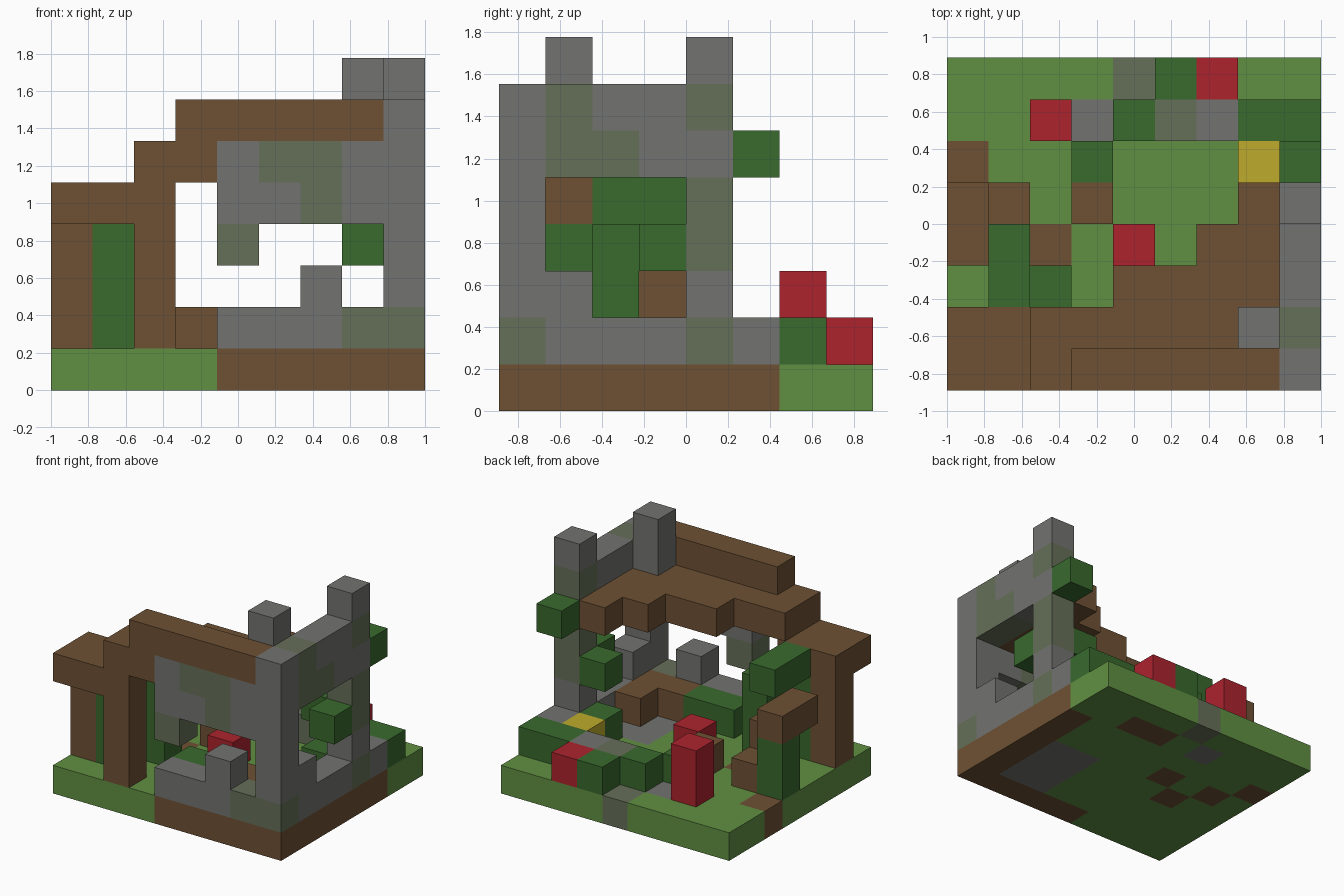
import bpy, bmesh
from mathutils import Vector

old = bpy.data.objects.get("Cube")
if old:
    bpy.data.objects.remove(old, do_unlink=True)

COLOURS = {
    "grass": (.12, .28, .055),
    "timber": (.156, .082, .034),
    "leaf": (.041, .144, .027),
    "stone": (.17, .17, .163),
    "mossy_stone": (.13, .159, .098),
    "red_petal": (.413, .017, .027),
    "yellow_petal": (.52, .407, .026),
}
materials = {}
for name, rgb in COLOURS.items():
    mat = bpy.data.materials.new(name)
    mat.use_nodes = True
    mat.diffuse_color = (*rgb, 1)
    bsdf = next(n for n in mat.node_tree.nodes if n.type == "BSDF_PRINCIPLED")
    bsdf.inputs["Base Color"].default_value = (*rgb, 1)
    bsdf.inputs["Roughness"].default_value = .9
    materials[name] = mat

NX, NY = 9, 8
SIZE = 2 / NX
cells = {}  # grid position -> (part, colour)


def span(v):
    return range(v[0], v[1] + 1) if isinstance(v, tuple) else (v,)


def fill(part, colour, x, y, z):
    """Fill a block of cells; a tuple is an inclusive range."""
    for i in span(x):
        for j in span(y):
            for k in span(z):
                cells[i, j, k] = (part, colour)


# Ground slab with bare earth, paving and a stone floor
fill("ground", "grass", (0, 8), (0, 7), 0)
fill("ground", "timber", (4, 8), 0, 0)
fill("ground", "timber", 8, (1, 5), 0)
fill("ground", "timber", (5, 6), 6, 0)
for x, y in ((3, 4), (2, 3), (1, 4), (0, 5)):
    fill("ground", "timber", x, y, 0)
fill("ground", "stone", (6, 7), (1, 3), 0)
fill("ground", "stone", 3, 6, 0)
fill("ground", "mossy_stone", 4, 7, 0)

# Front wall with a broken window
fill("front_wall", "stone", (4, 6), 0, 1)
fill("front_wall", "mossy_stone", 7, 0, 1)
fill("front_wall", "stone", 6, 0, 2)
fill("front_wall", "mossy_stone", 4, 0, 3)
fill("front_wall", "stone", (4, 7), 0, (4, 5))
fill("front_wall", "mossy_stone", 6, 0, 4)
fill("front_wall", "mossy_stone", (5, 6), 0, 5)

# Side wall: corner pillar, sill, back pillar and lintel
fill("side_wall", "stone", 8, 0, (1, 6))
fill("side_wall", "stone", 8, (1, 5), 1)
fill("side_wall", "stone", 8, 1, 2)
fill("side_wall", "stone", 8, 4, (1, 7))
fill("side_wall", "stone", 8, (1, 3), (5, 6))
fill("side_wall", "mossy_stone", 8, 0, 1)
fill("side_wall", "mossy_stone", 8, 4, 1)
fill("side_wall", "mossy_stone", 8, 4, (3, 4))
fill("side_wall", "mossy_stone", 8, 4, 6)
fill("side_wall", "mossy_stone", 8, (1, 2), 5)
fill("side_wall", "mossy_stone", 8, 1, 6)

# Stepped, partly collapsed roof and its posts
fill("roof", "timber", (0, 1), (0, 1), 4)
fill("roof", "timber", (2, 3), 0, 5)
fill("roof", "timber", (2, 7), 1, 5)
fill("roof", "timber", (4, 7), 2, 5)
fill("roof", "timber", (6, 7), 3, 5)
fill("roof", "timber", 7, 4, 5)
fill("roof", "timber", (3, 7), 0, 6)
fill("front_post", "timber", 2, 0, (1, 4))
fill("corner_post", "timber", 0, 1, (1, 3))
fill("chimney", "stone", 7, 1, (6, 7))

# Broken beams and furniture
fill("fallen_beam", "timber", 1, 4, 1)
fill("fallen_beam", "timber", 1, 3, 2)
fill("fallen_beam", "timber", 0, (3, 4), 3)
fill("stump", "timber", 3, 4, 1)
fill("bench", "timber", (6, 7), 1, 1)
fill("bench", "timber", 7, 2, 1)

# Rubble behind the house
fill("rubble", "stone", 6, 6, 1)
fill("rubble", "mossy_stone", 5, 6, 1)

# Climbing vines
fill("post_vine", "leaf", 1, 1, (1, 3))
fill("post_vine", "leaf", 2, 2, (1, 3))
fill("post_vine", "leaf", 1, (2, 3), 4)
fill("beam_vine", "leaf", 0, 4, (1, 2))
fill("wall_vine", "leaf", 8, 3, 3)
fill("wall_vine", "leaf", 7, 4, 3)
fill("wall_vine", "leaf", 8, 5, 5)

# Bushes
fill("bush", "leaf", (7, 8), 6, 1)
fill("bush", "leaf", 7, 4, 1)
fill("bush", "leaf", (4, 5), 1, 1)
for x, y in ((5, 7), (4, 6), (3, 5)):
    fill("bush", "leaf", x, y, 1)

# Flowers
fill("red_flowers", "red_petal", 2, 6, (1, 2))
fill("red_flowers", "red_petal", 6, 7, 1)
fill("red_flowers", "red_petal", 4, 3, 1)
fill("yellow_flower", "yellow_petal", 7, 5, 1)


def build(part):
    """Make one object from the exposed cell faces of a part."""
    bm = bmesh.new()
    used = sorted({c for p, c in cells.values() if p == part})
    for cell, (owner, colour) in cells.items():
        if owner != part:
            continue
        centre = Vector(cell) + Vector((.5, .5, .5))
        for axis in range(3):
            for sign in (-1, 1):
                n = Vector((0, 0, 0))
                n[axis] = sign
                if tuple(int(a + b) for a, b in zip(cell, n)) in cells:
                    continue
                u = Vector((0, 0, 0))
                u[(axis + 1) % 3] = 1
                v = n.cross(u)
                corners = (-u - v, u - v, u + v, v - u)
                face = bm.faces.new([bm.verts.new(centre + (n + c) / 2) for c in corners])
                face.material_index = used.index(colour)
    bmesh.ops.remove_doubles(bm, verts=bm.verts[:], dist=.001)
    for vert in bm.verts:
        vert.co = (vert.co - Vector((NX / 2, NY / 2, 0))) * SIZE
    mesh = bpy.data.meshes.new(part)
    bm.to_mesh(mesh)
    bm.free()
    for colour in used:
        mesh.materials.append(materials[colour])
    bpy.context.scene.collection.objects.link(bpy.data.objects.new(part, mesh))


for part in dict.fromkeys(p for p, c in cells.values()):
    build(part)
